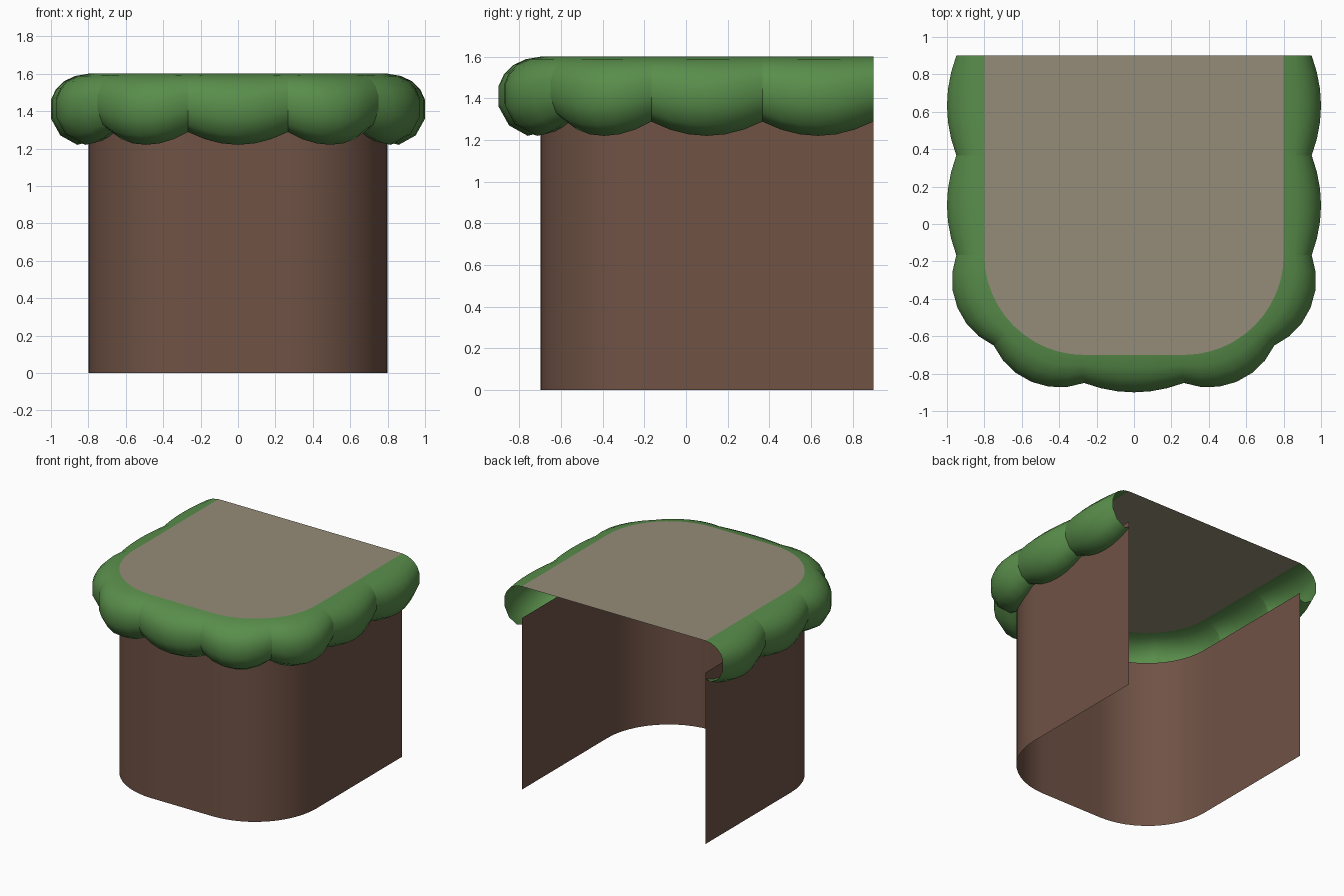
import bpy, math

if "Cube" in bpy.data.objects:
    bpy.data.objects.remove(bpy.data.objects["Cube"])

U = 1.6 / 3            # module length: lobe length and corner radius
TOP, WALL_TOP, BACK, FRONT = 1.6, 1.35, 0.9, -0.7
STEPS = 6


def material(name, rgb):
    m = bpy.data.materials.new(name)
    m.diffuse_color = (*rgb, 1)
    m.use_nodes = True
    m.node_tree.nodes["Principled BSDF"].inputs["Base Color"].default_value = m.diffuse_color
    return m


def build(name, verts, faces, mat, smooth=True):
    me = bpy.data.meshes.new(name)
    me.from_pydata(verts, [], faces)
    me.materials.append(mat)
    for p in me.polygons:
        p.use_smooth = smooth
    ob = bpy.data.objects.new(name, me)
    bpy.context.collection.objects.link(ob)
    return ob


def line(x0, y0, x1, y1, nx, ny):
    return [(x0 + (x1 - x0) * i / STEPS, y0 + (y1 - y0) * i / STEPS, nx, ny)
            for i in range(STEPS + 1)]


def arc(cx, cy, a0, a1):
    pts = []
    for i in range(STEPS + 1):
        a = math.radians(a0 + (a1 - a0) * i / STEPS)
        c, s = math.cos(a), math.sin(a)
        pts.append((cx + U * c, cy + U * s, c, s))
    return pts


# U-shaped rim, one section per grass lobe: (x, y, outward x, outward y)
h, cy = U / 2, FRONT + U
sections = [
    line(-0.8, BACK, -0.8, BACK - U, -1, 0),
    line(-0.8, BACK - U, -0.8, cy, -1, 0),
    arc(-h, cy, 180, 225),
    arc(-h, cy, 225, 270),
    line(-h, FRONT, h, FRONT, 0, -1),
    arc(h, cy, 270, 315),
    arc(h, cy, 315, 360),
    line(0.8, cy, 0.8, BACK - U, 1, 0),
    line(0.8, BACK - U, 0.8, BACK, 1, 0),
]
rim = [(p[0], p[1]) for p in sections[0]]
for s in sections[1:]:
    rim += [(p[0], p[1]) for p in s[1:]]
n = len(rim)

# Earth wall, open at the back
earth = material("earth", (0.16, 0.085, 0.06))
build("earth_wall",
      [(x, y, 0) for x, y in rim] + [(x, y, WALL_TOP) for x, y in rim],
      [(i, i + 1, n + i + 1, n + i) for i in range(n - 1)], earth)

# Flat top surface
build("path_top", [(x, y, TOP) for x, y in rim], [tuple(range(n))],
      material("path", (0.30, 0.265, 0.19)), smooth=False)

# Overhanging grass lobes: (outward, drop) profile swelling mid-lobe
profile = [(0, 0), (0.07, -0.012), (0.13, -0.04), (0.175, -0.085), (0.2, -0.14),
           (0.2, -0.24), (0.15, -0.33), (0.06, -0.38), (0, -0.365)]
k = len(profile)
verts, faces = [], []
for sec in sections:
    base = len(verts)
    for i, (x, y, nx, ny) in enumerate(sec):
        bulge = 1 - (2 * i / STEPS - 1) ** 2
        so, sd = 0.75 + 0.25 * bulge, 0.82 + 0.18 * bulge
        verts += [(x + nx * o * so, y + ny * o * so, TOP + d * sd) for o, d in profile]
    for i in range(STEPS):
        for j in range(k - 1):
            a, b = base + i * k + j, base + (i + 1) * k + j
            faces.append((a, a + 1, b + 1, b))
build("grass_fringe", verts, faces, material("grass", (0.10, 0.27, 0.07)))
